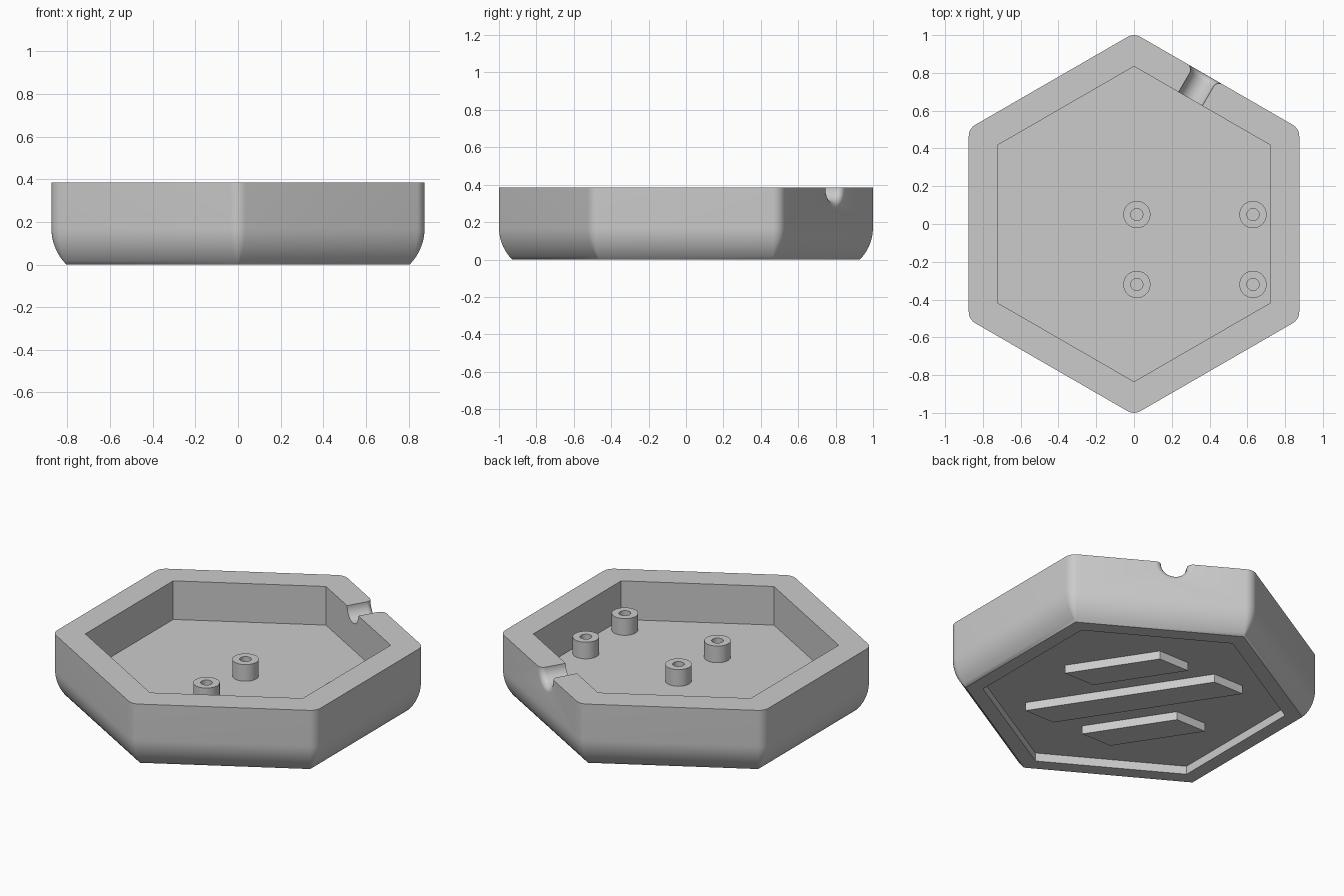
import bpy
import bmesh
from math import cos, sin, pi, radians, sqrt
from mathutils import Matrix

cube = bpy.data.objects.get("Cube")
if cube:
    bpy.data.objects.remove(cube)

grey = bpy.data.materials.new("matte grey")
grey.use_nodes = True
grey.diffuse_color = (0.6, 0.6, 0.6, 1)
grey.node_tree.nodes["Principled BSDF"].inputs["Base Color"].default_value = (0.6, 0.6, 0.6, 1)

HEIGHT = 0.385
FLOOR = 0.153
RECESS = 0.05
APOTHEM = 0.875
INNER = 0.7225
CORNER = 0.07


def loft(name, rings, closed=False, matrix=None):
    """Skin a list of equal rings, capped or joined end to start."""
    bm = bmesh.new()
    loops = [[bm.verts.new(p) for p in ring] for ring in rings]
    pairs = list(zip(loops, loops[1:]))
    if closed:
        pairs.append((loops[-1], loops[0]))
    else:
        bm.faces.new(loops[0])
        bm.faces.new(loops[-1])
    for a, b in pairs:
        for i in range(len(a)):
            j = (i + 1) % len(a)
            bm.faces.new((a[i], a[j], b[j], b[i]))
    bmesh.ops.remove_doubles(bm, verts=bm.verts, dist=1e-5)
    bmesh.ops.recalc_face_normals(bm, faces=bm.faces)
    if matrix:
        bm.transform(matrix)
    mesh = bpy.data.meshes.new(name)
    bm.to_mesh(mesh)
    bm.free()
    mesh.materials.append(grey)
    obj = bpy.data.objects.new(name, mesh)
    bpy.context.collection.objects.link(obj)
    return obj


def hexagon(apothem, z, radius=0.0, steps=8):
    """Pointed front and back, with optionally rounded corners."""
    reach = (apothem - radius) / cos(pi / 6)
    ring = []
    for k in range(6):
        mid = pi / 2 + k * pi / 3
        for s in range(steps + 1 if radius else 1):
            a = mid + (s / steps - 0.5) * pi / 3
            ring.append((reach * cos(mid) + radius * cos(a),
                         reach * sin(mid) + radius * sin(a), z))
    return ring


def circle(radius, z, sides=48):
    return [(radius * cos(2 * pi * i / sides), radius * sin(2 * pi * i / sides), z)
            for i in range(sides)]


def smooth(obj):
    bpy.ops.object.select_all(action='DESELECT')
    obj.select_set(True)
    bpy.context.view_layer.objects.active = obj
    bpy.ops.object.shade_smooth_by_angle(angle=radians(30))


# Outer shell: straight walls over a rounded lower edge that tapers to sharp corners
bend_top = 0.17
bend = (bend_top ** 2 + CORNER ** 2) / (2 * CORNER)
rings = []
for i in range(11):
    z = bend_top * i / 10
    inset = bend - sqrt(bend ** 2 - (bend_top - z) ** 2)
    rings.append(hexagon(APOTHEM - inset, z, max(CORNER - inset, 1e-7)))
rings.append(hexagon(APOTHEM, HEIGHT, CORNER))
tray = loft("tray_body", rings)

# Cutters: upper cavity, underside recess and flared cable notch
cavity = loft("cavity_cutter", [hexagon(INNER, FLOOR), hexagon(INNER, HEIGHT + 0.2)])
recess = loft("recess_cutter", [hexagon(INNER, -0.2), hexagon(INNER, RECESS)])
bore, flare = 0.0725, 0.035
profile = [(0.6, bore)]
for i in range(9):
    t = pi / 2 * i / 8
    profile.append((APOTHEM - flare + flare * sin(t), bore + flare * (1 - cos(t))))
profile.append((APOTHEM + 0.06, bore + flare))
place = (Matrix.Translation((-0.072 * cos(pi / 6), 0.072 * sin(pi / 6), HEIGHT))
         @ Matrix.Rotation(pi / 3, 4, 'Z') @ Matrix.Rotation(pi / 2, 4, 'Y'))
notch = loft("notch_cutter", [circle(r, d) for d, r in profile], matrix=place)

cutters = [cavity, recess, notch]
for cutter in cutters:
    cutter.hide_render = True
    mod = tray.modifiers.new(cutter.name, 'BOOLEAN')
    mod.operation = 'DIFFERENCE'
    mod.solver = 'EXACT'
    mod.object = cutter
graph = bpy.context.evaluated_depsgraph_get()
carved = bpy.data.meshes.new_from_object(tray.evaluated_get(graph))
tray.modifiers.clear()
tray.data = carved
for cutter in cutters:
    bpy.data.objects.remove(cutter)
smooth(tray)

# Four hollow screw posts on the floor
for side, x in (("right", 0.015), ("left", 0.63)):
    for end, y in (("front", -0.32), ("back", 0.05)):
        low, high = FLOOR - 0.003, FLOOR + 0.1
        post = loft(f"screw_post_{end}_{side}",
                    [circle(0.072, low), circle(0.072, high),
                     circle(0.032, high), circle(0.032, low)],
                    closed=True, matrix=Matrix.Translation((x, y, 0)))
        smooth(post)

# Three slanted ribs inside the underside recess
SLANT, WIDTH = -0.655, 0.2


def rib(name, x, y, half_length):
    def outline(z):
        dx = SLANT * half_length
        return [(x - dx - WIDTH / 2, y - half_length, z), (x - dx + WIDTH / 2, y - half_length, z),
                (x + dx + WIDTH / 2, y + half_length, z), (x + dx - WIDTH / 2, y + half_length, z)]
    loft(name, [outline(0), outline(RECESS + 0.004)])


rib("middle_rib", 0, 0, 0.45)
rib("left_rib", 0.243, 0.226, 0.226)
rib("right_rib", -0.253, -0.22, 0.226)
